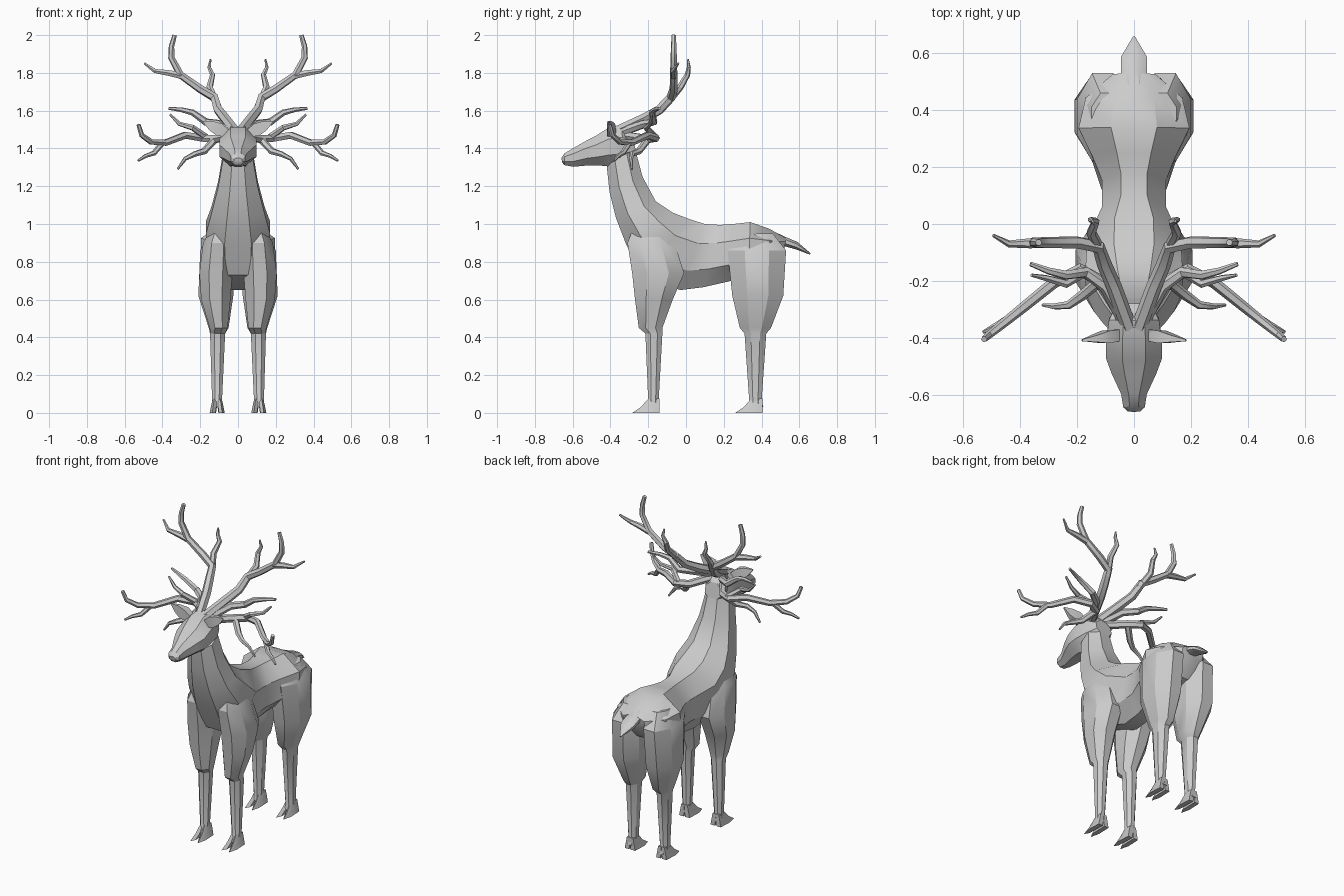
import bpy, bmesh, math
from mathutils import Vector


def finish(name, bm, mirror=False, angle=30):
    bmesh.ops.recalc_face_normals(bm, faces=bm.faces)
    me = bpy.data.meshes.new(name)
    bm.to_mesh(me)
    bm.free()
    ob = bpy.data.objects.new(name, me)
    bpy.context.collection.objects.link(ob)
    if mirror:
        ob.modifiers.new("mirror", 'MIRROR')
    bpy.ops.object.select_all(action='DESELECT')
    ob.select_set(True)
    bpy.context.view_layer.objects.active = ob
    bpy.ops.object.shade_smooth_by_angle(angle=math.radians(angle))
    return ob


def ring(c, u, v, n=8):
    # polygon with flat sides that fills the box spanned by u and v
    k = 1 / math.cos(math.pi / n)
    return [c + k * (u * math.cos(a) + v * math.sin(a))
            for a in [math.tau * (i + .5) / n for i in range(n)]]


def loft(bm, rings):
    loops = [[bm.verts.new(p) for p in r] for r in rings]
    for a, b in zip(loops, loops[1:]):
        for i in range(len(a)):
            j = (i + 1) % len(a)
            bm.faces.new((a[i], a[j], b[j], b[i]))
    bm.faces.new(loops[0])
    bm.faces.new(loops[-1])


def spine(name, sections):
    # sections: lower (y, z), upper (y, z), half width
    bm = bmesh.new()
    rings = []
    for y0, z0, y1, z1, w in sections:
        a, b = Vector((0, y0, z0)), Vector((0, y1, z1))
        rings.append(ring((a + b) / 2, Vector((w, 0, 0)), (b - a) / 2))
    loft(bm, rings)
    return finish(name, bm)


def column(bm, sections, n=8):
    # sections: z, y range, x range
    loft(bm, [ring(Vector(((x0 + x1) / 2, (y0 + y1) / 2, z)),
                   Vector(((x1 - x0) / 2, 0, 0)), Vector((0, (y1 - y0) / 2, 0)), n)
              for z, y0, y1, x0, x1 in sections])


# Torso and neck in one skin
spine("body", [
    (-.42, 1.31, -.27, 1.40, .08), (-.405, 1.17, -.23, 1.25, .105),
    (-.37, 1.03, -.16, 1.12, .14), (-.32, .90, -.07, 1.06, .17),
    (-.24, .73, .02, 1.025, .165), (-.03, .65, .10, 1.00, .112),
    (.09, .665, .18, .995, .112), (.20, .69, .25, 1.0, .145),
    (.33, .72, .34, 1.01, .195), (.45, .76, .44, .975, .17),
    (.52, .86, .53, .925, .075)])

# Head
spine("head", [
    (-.655, 1.325, -.66, 1.35, .022), (-.645, 1.312, -.642, 1.375, .038),
    (-.595, 1.303, -.60, 1.40, .045), (-.52, 1.31, -.53, 1.44, .078),
    (-.46, 1.31, -.48, 1.465, .098), (-.41, 1.305, -.41, 1.51, .098),
    (-.33, 1.31, -.34, 1.52, .088), (-.26, 1.36, -.28, 1.46, .055)])

# Tail
spine("tail", [
    (.49, .88, .49, .95, .04), (.53, .88, .53, .93, .045),
    (.585, .865, .59, .905, .045), (.655, .838, .66, .845, .004)])

# Hind legs
bm = bmesh.new()
column(bm, [(.95, .29, .46, .04, .15), (.86, .22, .53, .02, .20), (.62, .245, .515, .025, .21),
            (.45, .285, .45, .05, .155), (.42, .31, .425, .068, .148),
            (.06, .335, .40, .085, .137), (.03, .325, .41, .08, .14)])
finish("hind_leg", bm, True)

# Front legs
bm = bmesh.new()
column(bm, [(1.0, -.27, -.12, .06, .13), (.90, -.31, -.06, .03, .185), (.74, -.285, -.01, .03, .205),
            (.60, -.27, -.07, .04, .195), (.45, -.25, -.125, .055, .15),
            (.42, -.215, -.125, .068, .148),
            (.06, -.2, -.145, .085, .137), (.03, -.215, -.14, .08, .14)])
finish("front_leg", bm, True)

# Cloven hooves: two toes per foot
for name, y in (("hind_hoof", .405), ("front_hoof", -.14)):
    bm = bmesh.new()
    for s in (-1, 1):
        toe = []
        for z, depth, inner, outer in ((.075, .06, .0, .024), (.03, .1, .002, .034), (0, .145, .006, .04)):
            pts = [(.11 + s * inner, y), (.11 + s * outer * .9, y),
                   (.11 + s * outer, y - depth * .6), (.11 + s * outer * .65, y - depth),
                   (.11 + s * (inner + .003), y - depth * .8)]
            toe.append([Vector((px, py, z)) for px, py in pts])
        loft(bm, toe)
    finish(name, bm, True)

# Ears: flat leaf shapes
bm = bmesh.new()
axis = Vector((.14, -.02, .07))
base = Vector((.05, -.39, 1.475))
loft(bm, [ring(base + axis * t, Vector((-.45, 0, .9)) * w, Vector((0, d, 0)), 4)
          for t, w, d in ((0, .018, .02), (.35, .034, .022), (.65, .026, .012), (.95, .003, .003))])
finish("ear", bm, True)


# Antlers: tapered branches
def branch(name, r0, r1, pts):
    cu = bpy.data.curves.new(name, 'CURVE')
    cu.dimensions = '3D'
    cu.bevel_depth = 1
    cu.bevel_resolution = 1
    cu.use_fill_caps = True
    sp = cu.splines.new('POLY')
    sp.points.add(len(pts) - 1)
    for i, (p, q) in enumerate(zip(sp.points, pts)):
        p.co = (*q, 1)
        p.radius = r0 + (r1 - r0) * (i / (len(pts) - 1)) ** 1.5
    tmp = bpy.data.objects.new("tmp", cu)
    me = bpy.data.meshes.new_from_object(tmp)
    bm = bmesh.new()
    bm.from_mesh(me)
    bpy.data.objects.remove(tmp)
    bpy.data.meshes.remove(me)
    finish(name, bm, True)


branch("antler_main_beam", .028, .012, [
    (.015, -.37, 1.49), (.07, -.22, 1.56), (.105, -.14, 1.605), (.125, -.08, 1.67),
    (.20, -.065, 1.715), (.305, -.065, 1.79), (.353, -.065, 1.88), (.352, -.065, 1.94), (.335, -.065, 2.0)])
branch("antler_outer_tine", .02, .006, [
    (.30, -.065, 1.785), (.37, -.068, 1.80), (.44, -.07, 1.81), (.495, -.04, 1.85)])
branch("antler_upright_tine", .02, .005, [
    (.115, -.10, 1.64), (.15, -.03, 1.725), (.135, .008, 1.79), (.153, .015, 1.83), (.145, .01, 1.872)])
branch("antler_middle_tine", .024, .008, [
    (.04, -.33, 1.49), (.10, -.22, 1.53), (.17, -.17, 1.54), (.24, -.18, 1.59), (.30, -.165, 1.605), (.365, -.14, 1.612)])
branch("antler_side_beam", .024, .011, [
    (.03, -.34, 1.47), (.12, -.20, 1.45), (.19, -.16, 1.455), (.28, -.205, 1.47), (.385, -.29, 1.43),
    (.46, -.35, 1.435), (.51, -.39, 1.47), (.527, -.405, 1.527)])
branch("antler_side_tine", .016, .006, [
    (.40, -.30, 1.43), (.445, -.335, 1.375), (.49, -.36, 1.36), (.53, -.38, 1.335)])
branch("antler_low_tine", .02, .006, [
    (.12, -.20, 1.45), (.18, -.25, 1.385), (.23, -.285, 1.37), (.28, -.29, 1.345), (.32, -.285, 1.29)])
branch("antler_small_tine", .018, .006, [
    (.17, -.165, 1.46), (.24, -.21, 1.51), (.31, -.19, 1.53), (.36, -.18, 1.58)])
